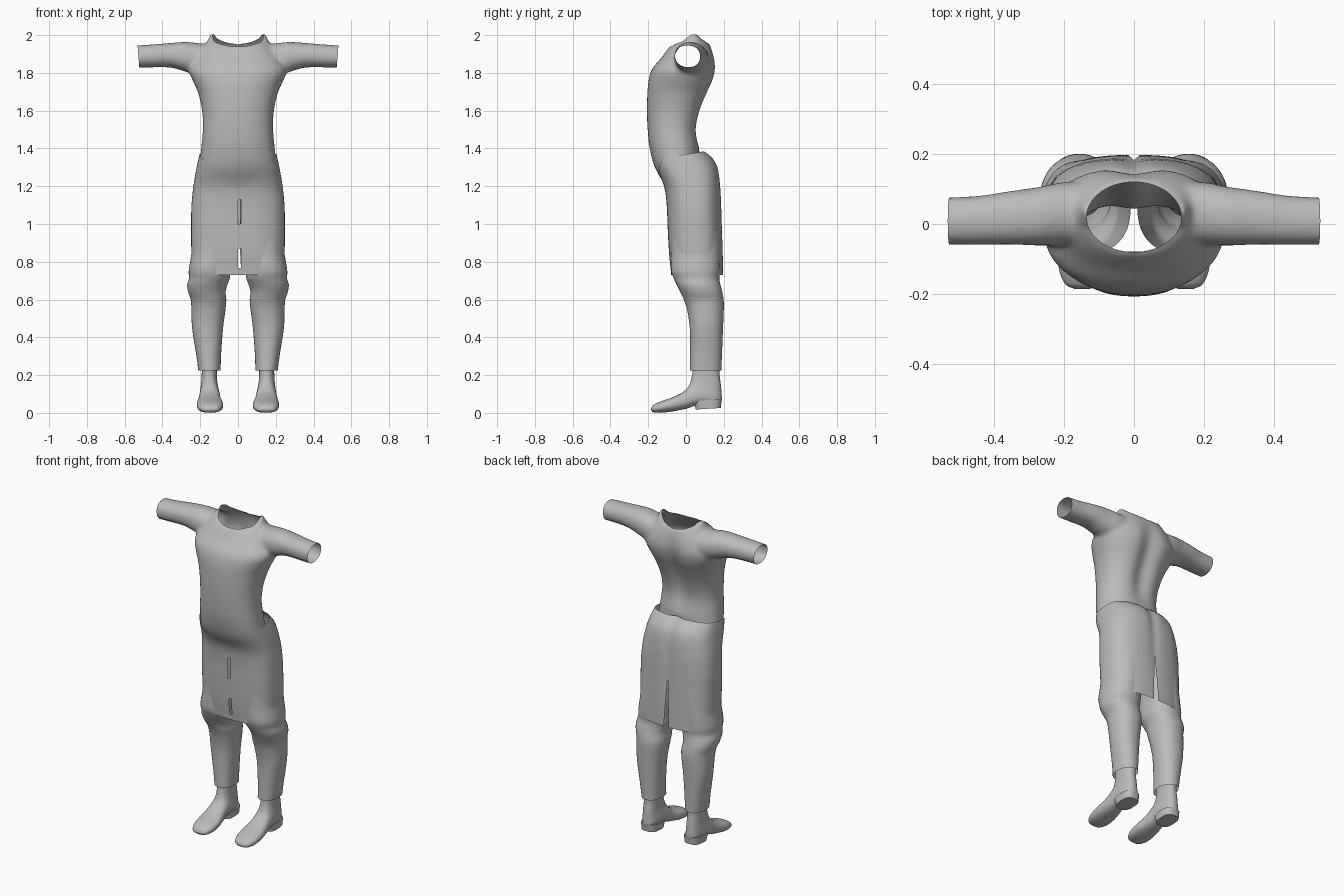
import bpy, bmesh, math
from mathutils import Vector

if "Cube" in bpy.data.objects:
    bpy.data.objects.remove(bpy.data.objects["Cube"])

cloth = bpy.data.materials.new("plain grey cloth")
cloth.diffuse_color = (0.5, 0.5, 0.5, 1)
cloth.use_nodes = True
cloth.node_tree.nodes["Principled BSDF"].inputs["Base Color"].default_value = cloth.diffuse_color


def sample(table, t):
    """Smoothly interpolate rows keyed by their first (rising) value."""
    i = max(k for k in range(len(table) - 1) if k == 0 or table[k][0] <= t)
    a, b = table[i], table[i + 1]
    p, q = table[max(i - 1, 0)], table[min(i + 2, len(table) - 1)]
    h = b[0] - a[0]
    u = min(max((t - a[0]) / h, 0), 1)
    out = []
    for k in range(1, len(a)):
        m0 = (b[k] - p[k]) / (b[0] - p[0]) * h
        m1 = (q[k] - a[k]) / (q[0] - a[0]) * h
        out.append((2*u**3 - 3*u*u + 1) * a[k] + (u**3 - 2*u*u + u) * m0
                   + (3*u*u - 2*u**3) * b[k] + (u**3 - u*u) * m1)
    return out


def steps(a, b, n):
    return [a + (b - a) * i / n for i in range(n + 1)]


def unit(a, n):
    """Point of a unit superellipse in direction a."""
    c, s = math.cos(a), math.sin(a)
    r = (abs(c)**n + abs(s)**n) ** (-1 / n)
    return c * r, s * r


def ring(center, u, v, n=2.2, segs=40):
    pts = [unit(2 * math.pi * i / segs, n) for i in range(segs)]
    return [Vector(center) + Vector(u) * c + Vector(v) * s for c, s in pts]


def loft(bm, rings, closed=True, cap_start=False, cap_end=False):
    vs = [[bm.verts.new(p) for p in r] for r in rings]
    n = len(vs[0])
    for r0, r1 in zip(vs, vs[1:]):
        for i in range(n if closed else n - 1):
            j = (i + 1) % n
            bm.faces.new((r0[i], r0[j], r1[j], r1[i]))
    if cap_start:
        bm.faces.new(vs[0][::-1])
    if cap_end:
        bm.faces.new(vs[-1])
    return vs


def finish(bm, name, mirror=False, angle=60):
    bmesh.ops.recalc_face_normals(bm, faces=bm.faces)
    me = bpy.data.meshes.new(name)
    bm.to_mesh(me)
    bm.free()
    me.materials.append(cloth)
    ob = bpy.data.objects.new(name, me)
    bpy.context.collection.objects.link(ob)
    bpy.ops.object.select_all(action='DESELECT')
    ob.select_set(True)
    bpy.context.view_layer.objects.active = ob
    bpy.ops.object.shade_smooth_by_angle(angle=math.radians(angle))
    if mirror:
        ob.modifiers.new("mirror", 'MIRROR')
    return ob


# Shirt body: height, half width, front y, back y
TORSO = [(1.08, .19, -.09, .10), (1.2, .20, -.113, .09), (1.3, .205, -.165, .075),
         (1.4, .195, -.192, .07), (1.5, .186, -.203, .062), (1.6, .19, -.207, .085),
         (1.7, .213, -.204, .125), (1.76, .24, -.198, .15), (1.82, .26, -.18, .162),
         (1.88, .225, -.13, .155), (1.94, .18, -.085, .132), (1.98, .157, -.03, .10),
         (2.01, .145, .0, .075)]
# Sleeve: x, centre y, centre z, half depth, half height
SLEEVE = [(.08, .03, 1.87, .09, .075), (.2, .03, 1.872, .09, .084),
          (.27, .022, 1.884, .084, .08), (.35, .018, 1.893, .077, .066),
          (.45, .01, 1.89, .07, .061), (.57, .008, 1.885, .067, .058)]

bm = bmesh.new()
rings = []
for z in steps(1.08, 2.01, 46):
    w, f, b = sample(TORSO, z)
    rings.append(ring((0, (f + b) / 2, z), (w, 0, 0), (0, (b - f) / 2, 0), 2.3))
loft(bm, rings, cap_start=True, cap_end=True)
for side in (1, -1):
    rings = []
    for x in steps(.08, .57, 20):
        y, z, ry, rz = sample(SLEEVE, x)
        rings.append(ring((x * side, y, z), (0, ry * side, 0), (0, 0, rz)))
    loft(bm, rings, cap_start=True, cap_end=True)
draft = finish(bm, "shirt_draft")

# Fuse body and sleeves into one soft skin
rm = draft.modifiers.new("fuse", 'REMESH')
rm.mode, rm.voxel_size = 'VOXEL', 0.011
sm = draft.modifiers.new("soften", 'SMOOTH')
sm.factor, sm.iterations = 0.5, 8
dg = bpy.context.evaluated_depsgraph_get()
skin = bpy.data.meshes.new_from_object(draft.evaluated_get(dg))
bpy.data.objects.remove(draft)
bm = bmesh.new()
bm.from_mesh(skin)


def trim(co, no):
    bmesh.ops.bisect_plane(bm, geom=bm.verts[:] + bm.edges[:] + bm.faces[:],
                           plane_co=co, plane_no=no, clear_outer=True)


# Open cuffs and hem
trim((.527, 0, 1.885), (1, 0, -.08))
trim((-.527, 0, 1.885), (-1, 0, -.08))
trim((0, 0, 1.13), (0, 0, -1))
# Neck opening, with its rim pulled onto a clean oval
NX, NY, NC = .135, .1, .02
inside = [v for v in bm.verts if v.co.z > 1.85 and
          (v.co.x / NX)**2 + ((v.co.y - NC) / NY)**2 < 1]
bmesh.ops.delete(bm, geom=inside, context='VERTS')
rim = [v for v in bm.verts if v.is_boundary and v.co.z > 1.85 and abs(v.co.x) < .3]
for _ in range(4):
    new = {}
    for v in rim:
        near = [e.other_vert(v).co for e in v.link_edges if e.is_boundary]
        new[v] = (v.co + sum(near, Vector()) / max(len(near), 1)) / 2
    for v, p in new.items():
        d = math.hypot(p.x / NX, (p.y - NC) / NY)
        v.co = (p.x / d, NC + (p.y - NC) / d, p.z)
# Hollow along the spine
for v in bm.verts:
    if v.co.y > .02 and 1.4 < v.co.z < 1.95:
        k = math.sin(math.pi * (v.co.z - 1.4) / .55)
        v.co.y -= .032 * k * math.exp(-(v.co.x / .06)**2)
finish(bm, "shirt")

# Skirt: height, half width, front y, back y
SKIRT = [(.73, .243, -.078, .197), (.85, .247, -.09, .195), (1.0, .248, -.098, .19),
         (1.1, .246, -.102, .187), (1.2, .236, -.117, .182), (1.3, .219, -.165, .168),
         (1.35, .208, -.182, .14), (1.4, .197, -.194, .078)]
bm = bmesh.new()
SEGS, ROWS = 96, 48
rings = []
for r in range(ROWS + 1):
    row = []
    for i in range(SEGS + 1):
        a = math.pi / 2 + 2 * math.pi * i / SEGS
        c, s = unit(a, 2.7)
        top = 1.17 + .195 * abs(c) if s < 0 else 1.365 + .02 * s
        z = .73 + (top - .73) * r / ROWS
        w, f, b = sample(SKIRT, z)
        p = Vector((w * c, (f + b) / 2 + s * (b - f) / 2, z))
        if s > 0:
            p.y -= .012 * math.exp(-(p.x / .03)**2) * (z - .73) / .6
        # Back vent opens towards the hem
        if i in (0, SEGS):
            p.x = (-1 if i == 0 else 1) * .018 * max(0, 1.04 - z) / .31
        row.append(p)
    rings.append(row)
loft(bm, rings, closed=False)
bmesh.ops.remove_doubles(bm, verts=bm.verts, dist=.0002)
# Front placket gaps
gaps = []
for f in bm.faces:
    m = f.calc_center_median()
    if m.y < 0 and 0 < m.x < .018 and (1.0 < m.z < 1.13 or .77 < m.z < .87):
        gaps.append(f)
bmesh.ops.delete(bm, geom=gaps, context='FACES')
finish(bm, "skirt")

# Trouser legs: height, inner x, outer x, front y, back y
LEG = [(.225, .092, .21, .02, .187), (.3, .09, .22, .022, .19), (.45, .079, .243, .02, .196),
       (.55, .066, .247, .005, .2), (.6, .062, .25, -.012, .199), (.64, .066, .264, -.03, .192),
       (.68, .056, .269, -.05, .182), (.71, .044, .26, -.064, .176), (.75, .04, .261, -.078, .18),
       (.85, .025, .246, -.078, .182), (1.0, .012, .238, -.08, .176), (1.22, .01, .22, -.08, .165)]
bm = bmesh.new()
rings = []
for z in steps(.225, 1.22, 66):
    i, o, f, b = sample(LEG, z)
    rings.append(ring(((i + o) / 2, (f + b) / 2, z), ((o - i) / 2, 0, 0), (0, (b - f) / 2, 0)))
loft(bm, rings)
finish(bm, "trouser_leg", mirror=True)

# Boots: step, top/front y and z, bottom/back y and z, half width, centre x
BOOT = [(0, -.186, .022, -.184, .012, .022, .148), (1, -.172, .043, -.172, .003, .048, .148),
        (2, -.13, .062, -.13, .001, .066, .148), (3, -.07, .083, -.07, .008, .069, .148),
        (4, -.02, .108, .0, .022, .06, .15), (5, .012, .138, .08, .045, .054, .15),
        (6, .024, .165, .18, .045, .05, .151), (7, .03, .19, .187, .12, .043, .152),
        (8, .034, .215, .178, .2, .04, .152), (9, .034, .25, .178, .25, .04, .152)]
bm = bmesh.new()
rings = []
for t in steps(0, 9, 45):
    fy, fz, by, bz, w, cx = sample(BOOT, t)
    rings.append(ring((cx, (fy + by) / 2, (fz + bz) / 2), (w, 0, 0),
                      (0, (by - fy) / 2, (bz - fz) / 2), 2.4, 32))
loft(bm, rings, cap_start=True)
finish(bm, "boot", mirror=True)

# Boot heels
bm = bmesh.new()
loft(bm, [ring((.15, .118, .022), (.05, 0, 0), (0, .066, .004), 3, 32),
          ring((.15, .115, .068), (.054, 0, 0), (0, .074, .004), 3, 32)],
     cap_start=True, cap_end=True)
finish(bm, "boot_heel", mirror=True, angle=40)
